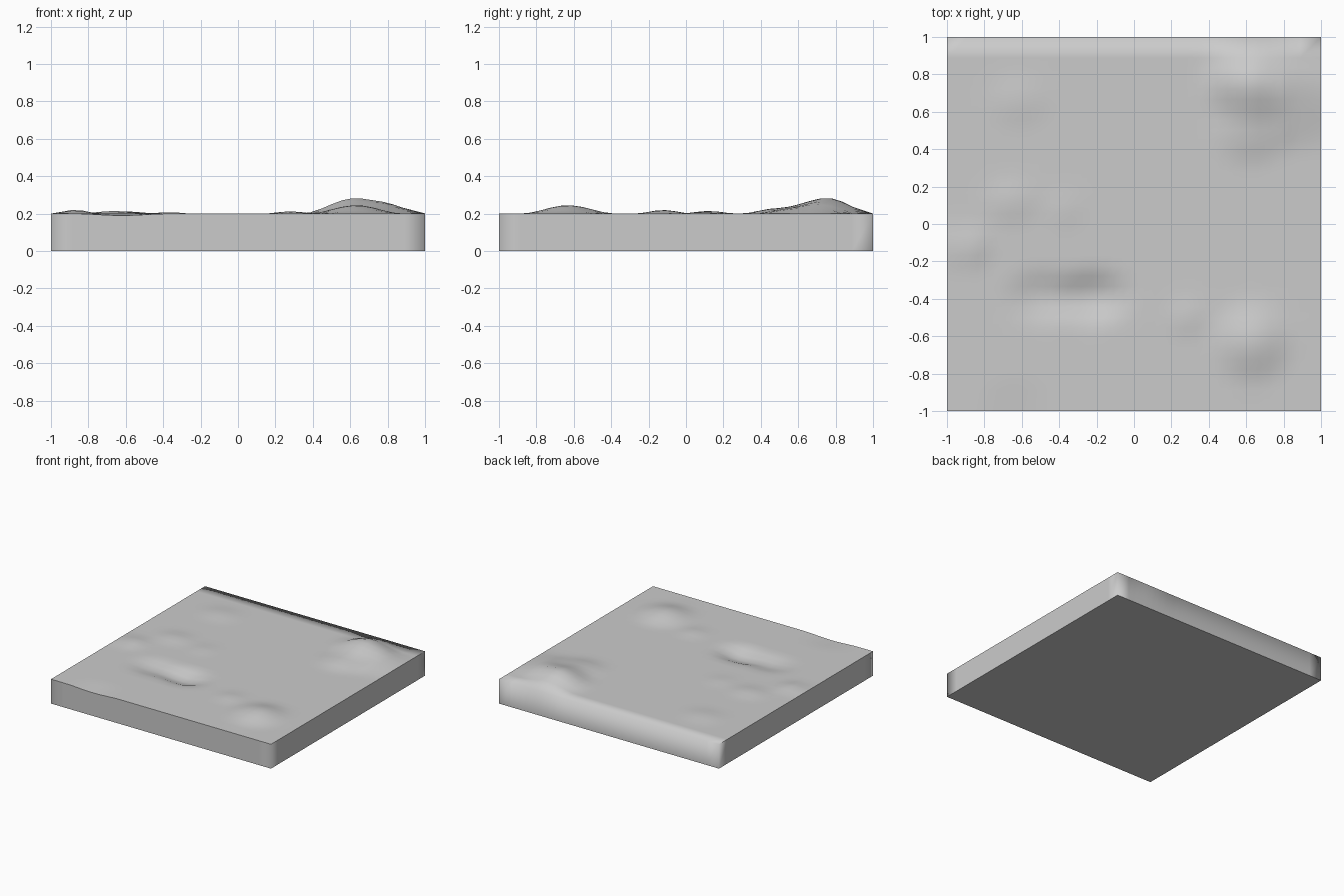
import bpy, bmesh, math

if "Cube" in bpy.data.objects:
    bpy.data.objects.remove(bpy.data.objects["Cube"])

HEIGHT = 0.2
CELLS = 36

# Hills and hollows: centre x, centre y, radius x, radius y, height
MOUNDS = [
    (0.63, 0.75, 0.30, 0.26, 0.085),    # main hill
    (0.84, 0.64, 0.18, 0.30, 0.035),    # shoulder of the main hill
    (0.62, 0.50, 0.25, 0.22, 0.030),
    (0.63, -0.63, 0.26, 0.26, 0.045),   # front hill
    (-0.87, -0.12, 0.14, 0.16, 0.020),  # low humps
    (-0.66, 0.12, 0.20, 0.16, 0.014),
    (-0.62, 0.66, 0.22, 0.18, 0.012),
    (-0.37, 0.08, 0.14, 0.14, 0.008),
    (0.28, -0.50, 0.15, 0.14, 0.012),
    (-0.22, -0.39, 0.26, 0.18, -0.050),  # long hollow
    (-0.48, -0.39, 0.26, 0.18, -0.030),
    (-0.62, -1.00, 0.26, 0.20, -0.010),  # dip on the front edge
]


def ground_height(x, y):
    z = HEIGHT
    for cx, cy, rx, ry, h in MOUNDS:
        d = math.hypot((x - cx) / rx, (y - cy) / ry)
        if d < 1:
            z += h * math.cos(d * math.pi / 2) ** 2
    return z


# Grid lines, with a wider border strip along each edge
lines = [-1 + 2 * i / CELLS for i in range(CELLS + 1) if i not in (1, CELLS - 1)]
n = len(lines)

# Undulating top surface
bm = bmesh.new()
verts = [[bm.verts.new((x, y, ground_height(x, y))) for x in lines] for y in lines]
for j in range(n - 1):
    for i in range(n - 1):
        bm.faces.new((verts[j][i], verts[j][i + 1],
                      verts[j + 1][i + 1], verts[j + 1][i]))

# Walls down to the base
rim = [e for e in bm.edges if e.is_boundary]
for e in rim:
    on_back = all(v.co.y > 0.99 for v in e.verts)
    e.smooth = on_back            # only the back rim blends softly into its wall
result = bmesh.ops.extrude_edge_only(bm, edges=rim)["geom"]
for v in result:
    if isinstance(v, bmesh.types.BMVert):
        v.co.z = 0

# Flat underside
base = [e for e in bm.edges if e.is_boundary]
bmesh.ops.contextual_create(bm, geom=base)
for e in base:
    e.smooth = False
bmesh.ops.recalc_face_normals(bm, faces=bm.faces)
for f in bm.faces:
    f.smooth = True

mesh = bpy.data.meshes.new("ground_tile")
bm.to_mesh(mesh)
bm.free()
tile = bpy.data.objects.new("ground_tile", mesh)
bpy.context.collection.objects.link(tile)
